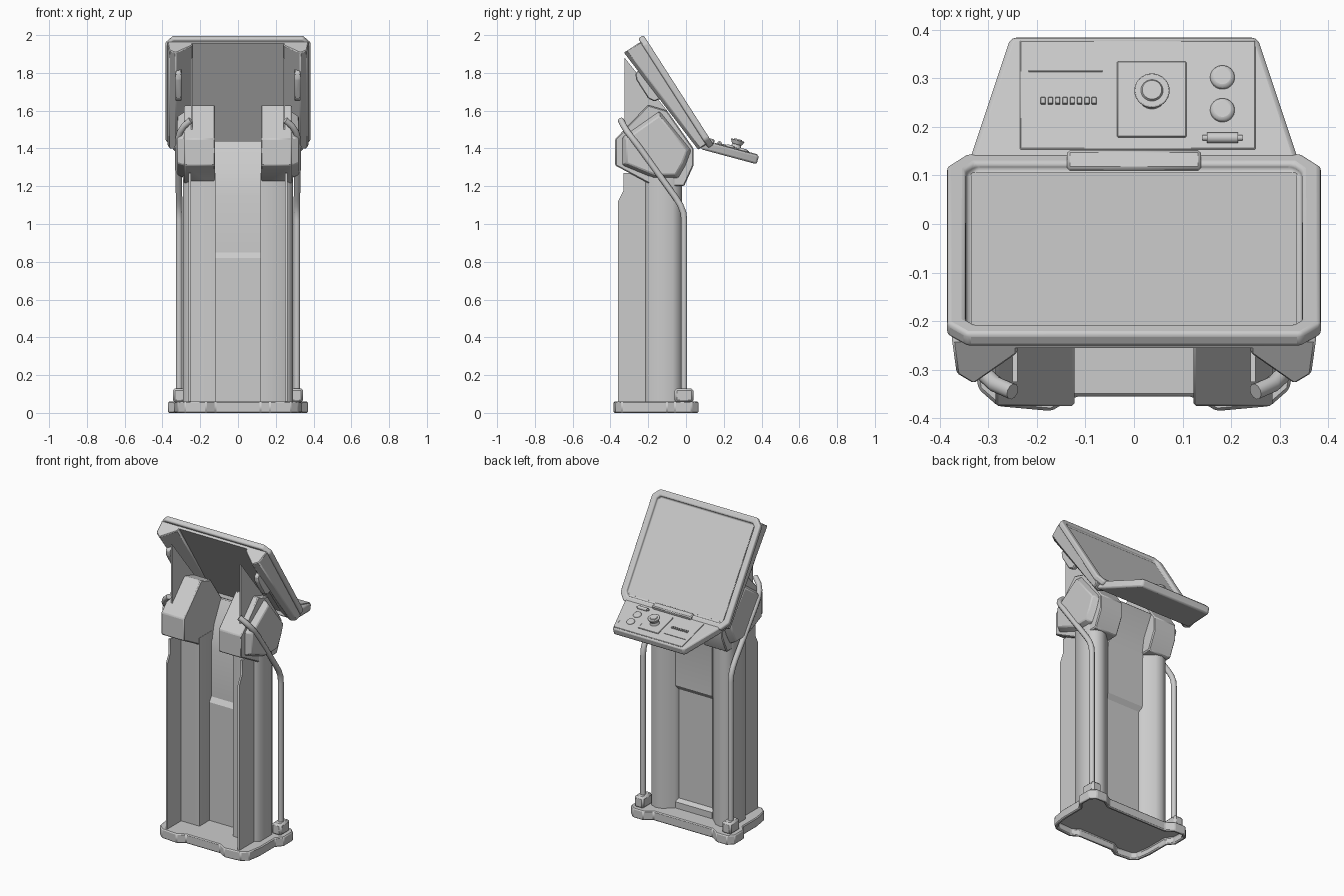
import bpy, bmesh
from math import radians, pi
from mathutils import Matrix, Vector

if "Cube" in bpy.data.objects:
    bpy.data.objects.remove(bpy.data.objects["Cube"])


def frame(origin, ax, ay, az):
    m = Matrix((ax, ay, az)).transposed().to_4x4()
    m.translation = origin
    return m


WORLD = Matrix.Identity(4)
# tilted frames: (x, up the slope, outward) for the screen; (x, away, up) for the console
SCREEN = frame((0, .14, 1.43), (-1, 0, 0), (0, -.539, .842), (0, .842, .539))
PANEL = frame((0, .1, 1.44), (1, 0, 0), (0, .965, -.26), (0, .26, .965))


def finish(name, bm, mat=WORLD, bevel=0, seg=1, mirror=False, angle=30):
    bmesh.ops.recalc_face_normals(bm, faces=bm.faces[:])
    me = bpy.data.meshes.new(name)
    bm.to_mesh(me)
    bm.free()
    ob = bpy.data.objects.new(name, me)
    bpy.context.collection.objects.link(ob)
    ob.matrix_world = mat
    if bevel:
        b = ob.modifiers.new("bevel", 'BEVEL')
        b.width, b.segments, b.limit_method = bevel, seg, 'ANGLE'
        b.angle_limit = radians(25)
    if mirror:
        ob.modifiers.new("mirror", 'MIRROR')
    bpy.ops.object.select_all(action='DESELECT')
    ob.select_set(True)
    bpy.context.view_layer.objects.active = ob
    bpy.ops.object.shade_smooth_by_angle(angle=radians(angle))
    return ob


def prism(name, pts, axis, lo, hi, edit=None, **kw):
    """Extrude a 2D outline along an axis from lo to hi."""
    put = {'X': lambda a, b, t: (t, a, b), 'Y': lambda a, b, t: (a, t, b),
           'Z': lambda a, b, t: (a, b, t)}[axis]
    bm = bmesh.new()
    rings = [[bm.verts.new(put(a, b, t)) for a, b in pts] for t in (lo, hi)]
    caps = [bm.faces.new(r) for r in rings]
    n = len(pts)
    for i in range(n):
        j = (i + 1) % n
        bm.faces.new((rings[0][i], rings[0][j], rings[1][j], rings[1][i]))
    bmesh.ops.recalc_face_normals(bm, faces=bm.faces[:])
    if edit:
        edit(bm, caps)
    return finish(name, bm, **kw)


def box(name, x, y, z, **kw):
    return prism(name, [(x[0], y[0]), (x[1], y[0]), (x[1], y[1]), (x[0], y[1])], 'Z', *z, **kw)


def sunk(cap, width, depth):
    """Recess one end cap of a prism with upright walls."""
    def edit(bm, caps):
        bmesh.ops.inset_region(bm, faces=[caps[cap]], thickness=width, depth=0)
        face = bmesh.ops.extrude_discrete_faces(bm, faces=[caps[cap]])["faces"][0]
        bmesh.ops.translate(bm, verts=face.verts[:], vec=(0, 0, depth))
    return edit


def cone(name, x, s, h0, h1, r1, r2, bevel=0, spin=False):
    bm = bmesh.new()
    bmesh.ops.create_cone(bm, cap_ends=True, segments=32, radius1=r1, radius2=r2, depth=h1 - h0)
    if spin:
        bmesh.ops.rotate(bm, verts=bm.verts[:], matrix=Matrix.Rotation(pi / 2, 3, 'Y'))
    bmesh.ops.translate(bm, verts=bm.verts[:], vec=(x, s, (h0 + h1) / 2))
    return finish(name, bm, mat=PANEL, bevel=bevel, seg=2)


def both(half):
    return half + [(-x, y) for x, y in reversed(half)]


def tube(name, pts, radius):
    for side, sign in (("right", 1), ("left", -1)):
        cu = bpy.data.curves.new(f"{side}_{name}", 'CURVE')
        cu.dimensions, cu.bevel_depth, cu.bevel_resolution = '3D', radius, 3
        cu.use_fill_caps = True
        sp = cu.splines.new('POLY')
        sp.points.add(len(pts) - 1)
        for p, (x, y, z) in zip(sp.points, pts):
            p.co = (sign * x, y, z, 1)
        sp.use_smooth = True
        bpy.context.collection.objects.link(bpy.data.objects.new(f"{side}_{name}", cu))


# base plate with corner lobes and hollow underside
prism("base", both([(.12, -.355), (.17, -.385), (.28, -.375), (.32, -.34), (.335, -.25), (.335, -.1),
                    (.37, -.06), (.37, .03), (.335, .065), (.26, .065), (.21, .03)]),
      'Z', 0, .06, edit=sunk(0, .022, .04), bevel=.006)

# pillars, rear fins and centre panel with its raised door
prism("pillars", [(.12, -.22), (.255, -.22), (.29, -.19), (.29, -.07), (.27, -.035), (.23, -.02),
                  (.19, -.03), (.135, -.08), (.12, -.1)], 'Z', .055, 1.27, mirror=True, angle=50)
prism("rear_fins", [(-.36, .055), (-.36, 1.12), (-.33, 1.18), (-.33, 1.27), (-.2, 1.27), (-.2, .055)],
      'X', .25, .262, mirror=True)
prism("centre_panel", [(-.12, .055), (-.12, .82), (-.1, .85), (-.1, 1.15), (-.07, 1.3), (0, 1.44),
                       (.012, 1.43), (-.055, 1.3), (-.08, 1.15), (-.08, .85), (-.1, .82), (-.1, .12),
                       (-.08, .1), (-.08, .055)], 'X', -.13, .13)

# arm housings holding the screen
prism("arm_housings", [(-.375, 1.31), (-.375, 1.45), (-.2, 1.63), (-.1, 1.6), (.04, 1.4), (.04, 1.31),
                       (-.01, 1.2), (-.17, 1.2)], 'X', .122, .285, mirror=True, bevel=.006)


def taper(bm, caps):
    c = Vector((0, -.15, 1.4))
    for v in caps[1].verts:
        v.co.y = c.y + (v.co.y - c.y) * .86
        v.co.z = c.z + (v.co.z - c.z) * .86


prism("arm_covers", [(-.34, 1.31), (-.34, 1.46), (-.14, 1.6), (.03, 1.39), (0, 1.31), (-.04, 1.24),
                     (-.17, 1.24)], 'X', .28, .322, edit=taper, mirror=True, bevel=.006)
prism("gusset_plates", [(-.325, 1.88), (-.325, 1.47), (-.1, 1.5), (-.1, 1.6)], 'X', .24, .25, mirror=True)

# side rails and their sockets
tube("side_rail", [(.312, -.01, .06), (.312, -.01, 1.02), (.312, -.014, 1.06), (.312, -.03, 1.1),
                   (.312, -.055, 1.14), (.318, -.25, 1.41), (.315, -.285, 1.455), (.305, -.312, 1.49),
                   (.285, -.33, 1.52), (.25, -.345, 1.55)], .017)
box("rail_sockets", (.278, .345), (-.06, .04), (.055, .13), mirror=True, bevel=.012)

# screen bezel, display and rear cheeks
prism("screen_bezel", both([(.345, -.012), (.385, .035), (.385, .635), (.345, .677)]), 'Z', -.034, 0,
      edit=sunk(1, .042, -.02), mat=SCREEN, bevel=.009, seg=3)
box("display", (-.336, .336), (.036, .628), (-.03, -.017), mat=SCREEN)


def thin_bottom(bm, caps):
    for v in caps[0].verts:
        v.co.z = -.03 + (v.co.z + .03) * .5


prism("screen_cheeks", [(.24, -.03), (.24, -.065), (.33, -.14), (.365, -.115), (.375, -.03)], 'Y', .01, .655,
      edit=thin_bottom, mat=SCREEN, mirror=True, bevel=.005)
box("screen_back_plate", (-.25, .25), (.01, .655), (-.05, -.03), mat=SCREEN)
prism("rear_handles", [(.34, -.08), (.35, -.14), (.38, -.16), (.5, -.16), (.53, -.145), (.54, -.08)],
      'X', .3, .33, mat=SCREEN, mirror=True, bevel=.005)
box("screen_hinge", (-.138, .138), (.008, .05), (-.03, .02), mat=PANEL, bevel=.006)

# control console
prism("console", both([(.35, -.01), (.335, .045), (.258, .285), (.25, .297)]), 'Z', -.048, 0,
      mat=PANEL, bevel=.01, seg=2)
box("console_plate", (-.235, .25), (.055, .287), (-.01, .004), mat=PANEL, bevel=.002)
box("knob_plate", (-.035, .108), (.08, .241), (0, .009), mat=PANEL, bevel=.002)
cone("knob_neck", .037, .168, .005, .03, .03, .022)
cone("knob", .037, .168, .025, .05, .026, .038, bevel=.004)
cone("knob_cap", .037, .168, .048, .055, .024, .02)

# round buttons, roller, key row and slot
for i, s in enumerate((.138, .208)):
    cone(f"round_button_{i + 1}", .182, s, 0, .014, .027, .022, bevel=.005)
for nm, half, r in (("roller", .032, .011), ("roller_axle", .041, .006)):
    cone(nm, .182, .078, .008 - half, .008 + half, r, r, spin=True)
for i in range(8):
    x = -.187 + i * .015
    box(f"key_{i + 1}", (x - .005, x + .005), (.15, .164), (0, .012), mat=PANEL, bevel=.001)
box("card_slot", (-.217, -.065), (.22, .223), (0, .007), mat=PANEL)
